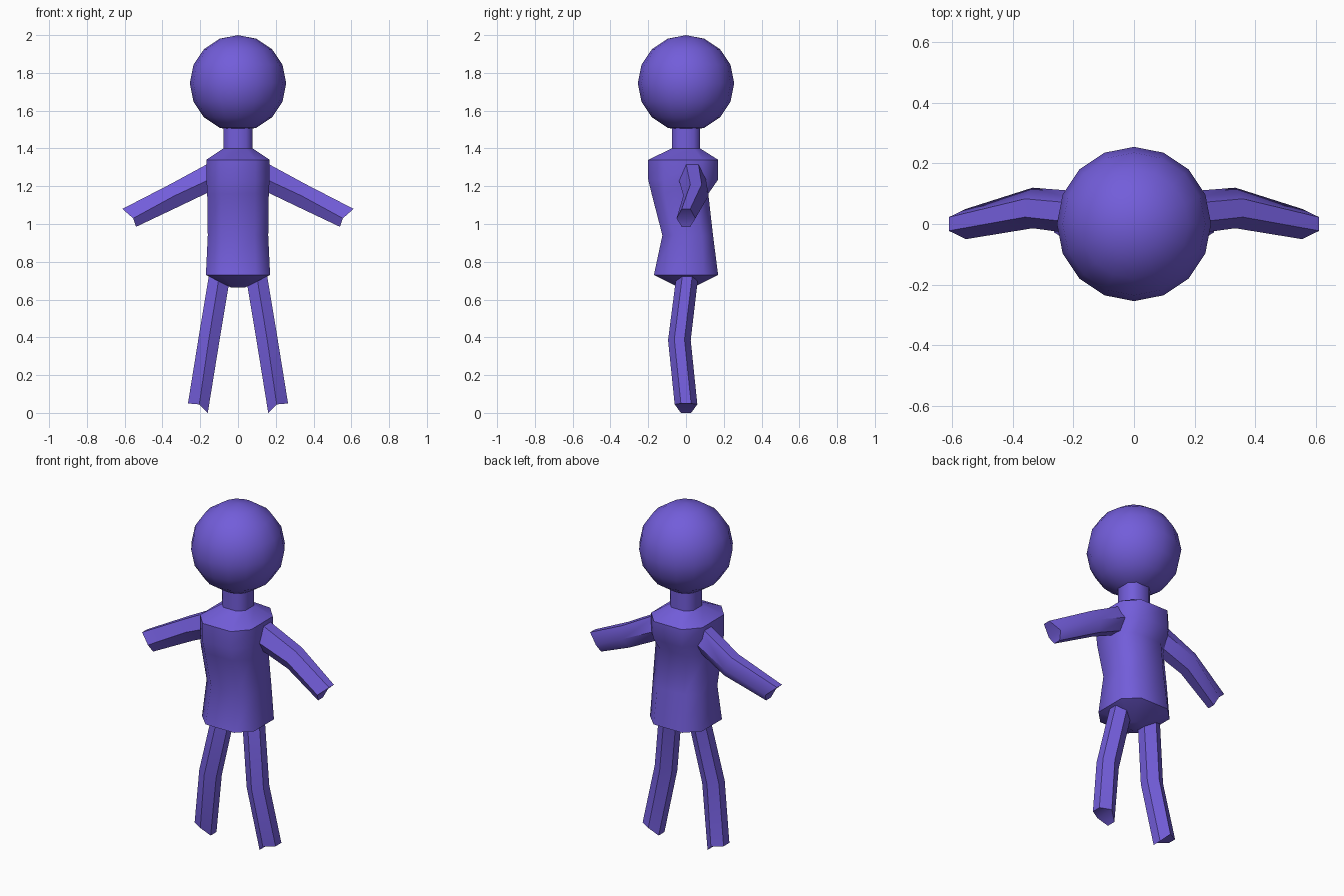
import bpy, bmesh
from math import radians

if "Cube" in bpy.data.objects:
    bpy.data.objects.remove(bpy.data.objects["Cube"])

mat = bpy.data.materials.new("violet")
mat.diffuse_color = (0.17, 0.11, 0.70, 1)
mat.use_nodes = True
mat.node_tree.nodes["Principled BSDF"].inputs["Base Color"].default_value = mat.diffuse_color


def finish(name, bm, mirror=False):
    bmesh.ops.recalc_face_normals(bm, faces=bm.faces)
    me = bpy.data.meshes.new(name)
    bm.to_mesh(me)
    bm.free()
    ob = bpy.data.objects.new(name, me)
    bpy.context.collection.objects.link(ob)
    me.materials.append(mat)
    bpy.ops.object.select_all(action='DESELECT')
    ob.select_set(True)
    bpy.context.view_layer.objects.active = ob
    bpy.ops.object.shade_smooth_by_angle(angle=radians(52))
    if mirror:
        ob.modifiers.new("Mirror", 'MIRROR').use_clip = False
    return ob


def loft(bm, rings):
    loops = [[bm.verts.new(p) for p in r] for r in rings]
    n = len(loops[0])
    for a, b in zip(loops, loops[1:]):
        for i in range(n):
            j = (i + 1) % n
            bm.faces.new((a[i], a[j], b[j], b[i]))
    return loops


def octagon(z, front, back, half):
    # eight-sided section with chamfered corners
    cy, hy, k = (front + back) / 2, (back - front) / 2, 0.55
    pts = [(1, -k), (1, k), (k, 1), (-k, 1), (-1, k), (-1, -k), (-k, -1), (k, -1)]
    return [(x * half, cy + y * hy, z) for x, y in pts]


def limb(name, sections):
    # six-sided tube; each section: outer, middle, inner (x, z), y centre, half width
    bm = bmesh.new()
    rings = []
    for o, m, i, y, w in sections:
        h = w * 0.45
        rings.append([(o[0], y - h, o[1]), (o[0], y + h, o[1]), (m[0], y + w, m[1]),
                      (i[0], y + h, i[1]), (i[0], y - h, i[1]), (m[0], y - w, m[1])])
    loops = loft(bm, rings)
    # folded end caps
    for r in (loops[0], loops[-1]):
        bm.faces.new((r[0], r[1], r[2], r[5]))
        bm.faces.new((r[5], r[2], r[3], r[4]))
    return finish(name, bm, mirror=True)


# head
bm = bmesh.new()
bmesh.ops.create_uvsphere(bm, u_segments=16, v_segments=8, radius=0.255)
bmesh.ops.translate(bm, verts=bm.verts, vec=(0, 0, 1.745))
finish("head", bm)

# torso and neck
bm = bmesh.new()
loops = loft(bm, [
    octagon(0.665, -0.04, 0.04, 0.04),
    octagon(0.73, -0.17, 0.17, 0.17),
    octagon(0.94, -0.125, 0.143, 0.16),
    octagon(1.16, -0.182, 0.118, 0.163),
    octagon(1.235, -0.2, 0.17, 0.167),
    octagon(1.34, -0.2, 0.17, 0.167),
    octagon(1.40, -0.075, 0.075, 0.077),
    octagon(1.53, -0.075, 0.075, 0.077),
])
bm.faces.new(loops[0])
bm.faces.new(loops[-1])
finish("torso", bm)

# arms
limb("arm", [
    ((0.13, 1.335), (0.12, 1.25), (0.12, 1.185), 0.03, 0.073),
    ((0.36, 1.21), (0.335, 1.15), (0.31, 1.094), 0.053, 0.067),
    ((0.612, 1.08), (0.555, 1.03), (0.54, 0.985), 0.0, 0.05),
])

# legs
limb("leg", [
    ((0.15, 0.75), (0.095, 0.75), (0.037, 0.75), 0.01, 0.058),
    ((0.21, 0.39), (0.155, 0.385), (0.10, 0.37), -0.035, 0.06),
    ((0.265, 0.05), (0.205, 0.045), (0.16, 0.0), 0.0, 0.06),
])
